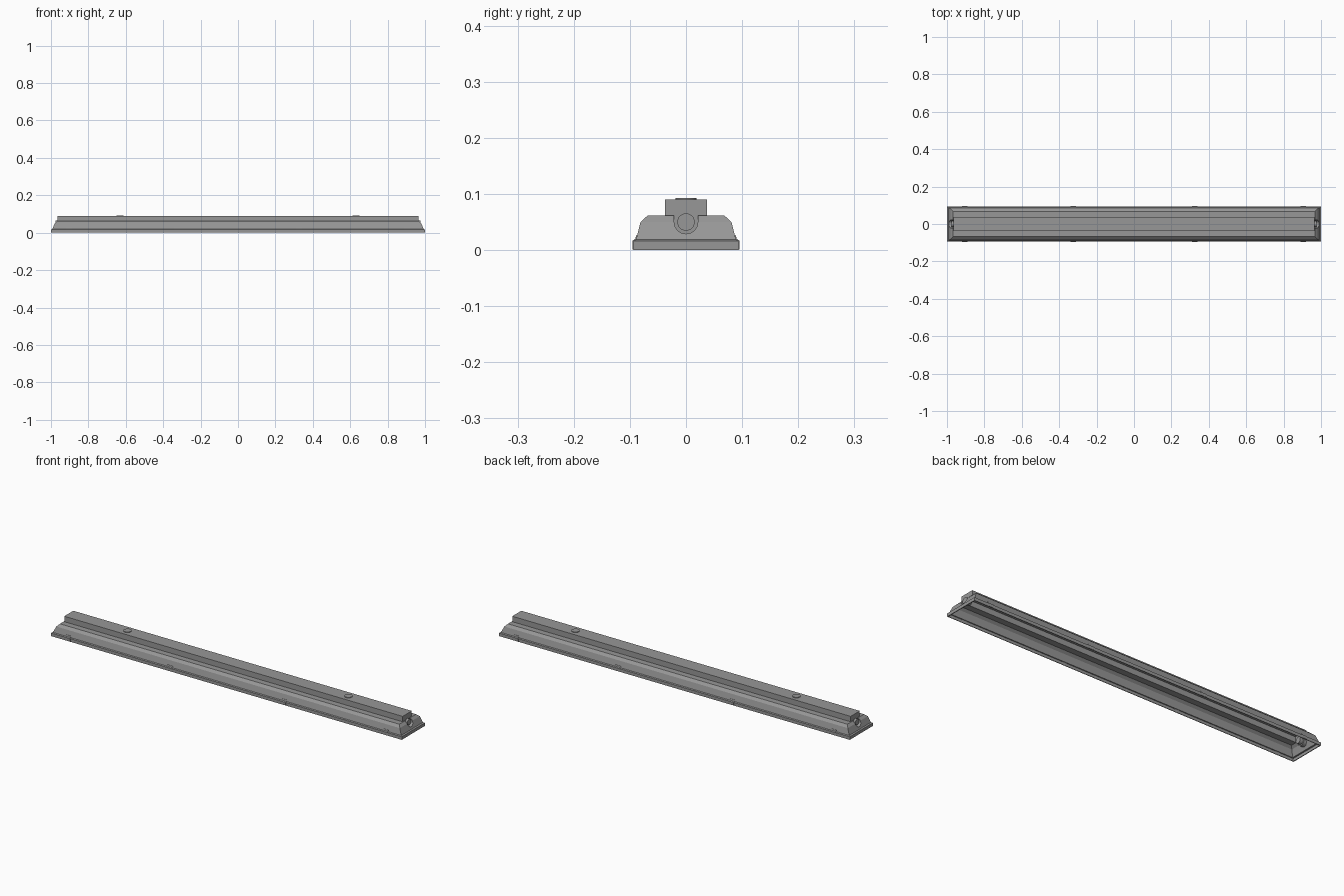
import bpy, bmesh, math
from mathutils import Matrix

if "Cube" in bpy.data.objects:
    bpy.data.objects.remove(bpy.data.objects["Cube"])

grey = bpy.data.materials.new("mid grey")
grey.use_nodes = True
colour = (0.31, 0.31, 0.31, 1)
grey.diffuse_color = colour
grey.node_tree.nodes["Principled BSDF"].inputs["Base Color"].default_value = colour


def finish(name, bm):
    bmesh.ops.recalc_face_normals(bm, faces=bm.faces)
    mesh = bpy.data.meshes.new(name)
    bm.to_mesh(mesh)
    bm.free()
    obj = bpy.data.objects.new(name, mesh)
    bpy.context.scene.collection.objects.link(obj)
    mesh.materials.append(grey)
    return obj


def stacked_rectangles(name, rings):
    """Bridge rectangles given as (half length, half width, height), capping both ends."""
    bm = bmesh.new()
    loops = [[bm.verts.new((sx * hx, sy * hy, z))
              for sx, sy in ((1, 1), (-1, 1), (-1, -1), (1, -1))] for hx, hy, z in rings]
    for a, b in zip(loops, loops[1:]):
        for i in range(4):
            j = (i + 1) % 4
            bm.faces.new((a[i], a[j], b[j], b[i]))
    bm.faces.new(loops[0])
    bm.faces.new(loops[-1])
    return finish(name, bm)


def prism(name, outline, start, end):
    """Extrude a (y, z) outline along x."""
    bm = bmesh.new()
    face = bm.faces.new([bm.verts.new((start, y, z)) for y, z in outline])
    moved = bmesh.ops.extrude_face_region(bm, geom=[face])["geom"]
    verts = [v for v in moved if isinstance(v, bmesh.types.BMVert)]
    bmesh.ops.translate(bm, verts=verts, vec=(end - start, 0, 0))
    return finish(name, bm)


def cylinder(name, radius, depth, location, axis):
    bm = bmesh.new()
    turn = Matrix.Rotation(math.pi / 2, 4, "Y") if axis == "X" else Matrix.Identity(4)
    bmesh.ops.create_cone(bm, cap_ends=True, segments=32, radius1=radius, radius2=radius,
                          depth=depth, matrix=Matrix.Translation(location) @ turn)
    obj = finish(name, bm)
    for p in obj.data.polygons:
        p.use_smooth = len(p.vertices) == 4
    return obj


# Thin flared housing with its raised spine, hollow and open underneath
inside = [(0.962, 0.034, 0.087), (0.962, 0.034, 0.059), (0.965, 0.066, 0.059),
          (0.977, 0.078, 0.048), (0.989, 0.087, 0.015), (0.996, 0.091, 0.014),
          (0.996, 0.091, 0)]
outside = [(1, 0.094, 0), (1, 0.094, 0.016), (0.993, 0.089, 0.019), (0.98, 0.081, 0.05),
           (0.968, 0.068, 0.062), (0.965, 0.037, 0.062), (0.965, 0.037, 0.09)]
housing = stacked_rectangles("housing", inside + outside)

# U-shaped cable recess in each end
RADIUS, CENTRE = 0.021, 0.05
u_shape = [(RADIUS, 0.064)]
for i in range(17):
    a = -math.pi * i / 16
    u_shape.append((RADIUS * math.cos(a), CENTRE + RADIUS * math.sin(a)))
u_shape.append((-RADIUS, 0.064))


def wall_x(z):
    slope = 1 if z > CENTRE else 0.42
    return 0.98 + (CENTRE - z) * slope


for side, label in ((1, "left"), (-1, "right")):
    cutter = prism(label + "_recess_cutter", u_shape, side * 0.9655, side * 1.05)
    cutter.hide_render = True
    cutter.hide_set(True)
    cut = housing.modifiers.new(label + " recess", "BOOLEAN")
    cut.object = cutter
    cut.solver = "EXACT"

    # Liner wall and back plate of the recess
    bm = bmesh.new()
    back = [bm.verts.new((side * 0.9645, y, min(z, 0.0625))) for y, z in u_shape]
    front = [bm.verts.new((side * wall_x(min(z, 0.0625)), y, min(z, 0.0625)))
             for y, z in u_shape]
    bm.faces.new(back)
    for i in range(len(back) - 1):
        bm.faces.new((back[i], back[i + 1], front[i + 1], front[i]))
    finish(label + "_recess_liner", bm)

    # Cable gland and ceiling mounting disc
    cylinder(label + "_cable_gland", 0.0155, 0.03, (side * 0.962, 0, CENTRE), "X")
    cylinder(label + "_mounting_disc", 0.019, 0.004, (side * 0.63, 0, 0.091), "Z")

# Thin retaining clips along both long edges
for sy, label in ((-1, "front"), (1, "back")):
    for n, x in enumerate((-0.905, -0.325, 0.325, 0.905)):
        outline = [(sy * y, z) for y, z in ((0.093, 0.001), (0.0955, 0.001), (0.0955, 0.0165),
                                            (0.0905, 0.02), (0.0885, 0.027), (0.086, 0.027))]
        prism(f"{label}_clip_{n + 1}", outline, x - 0.014, x + 0.014)
